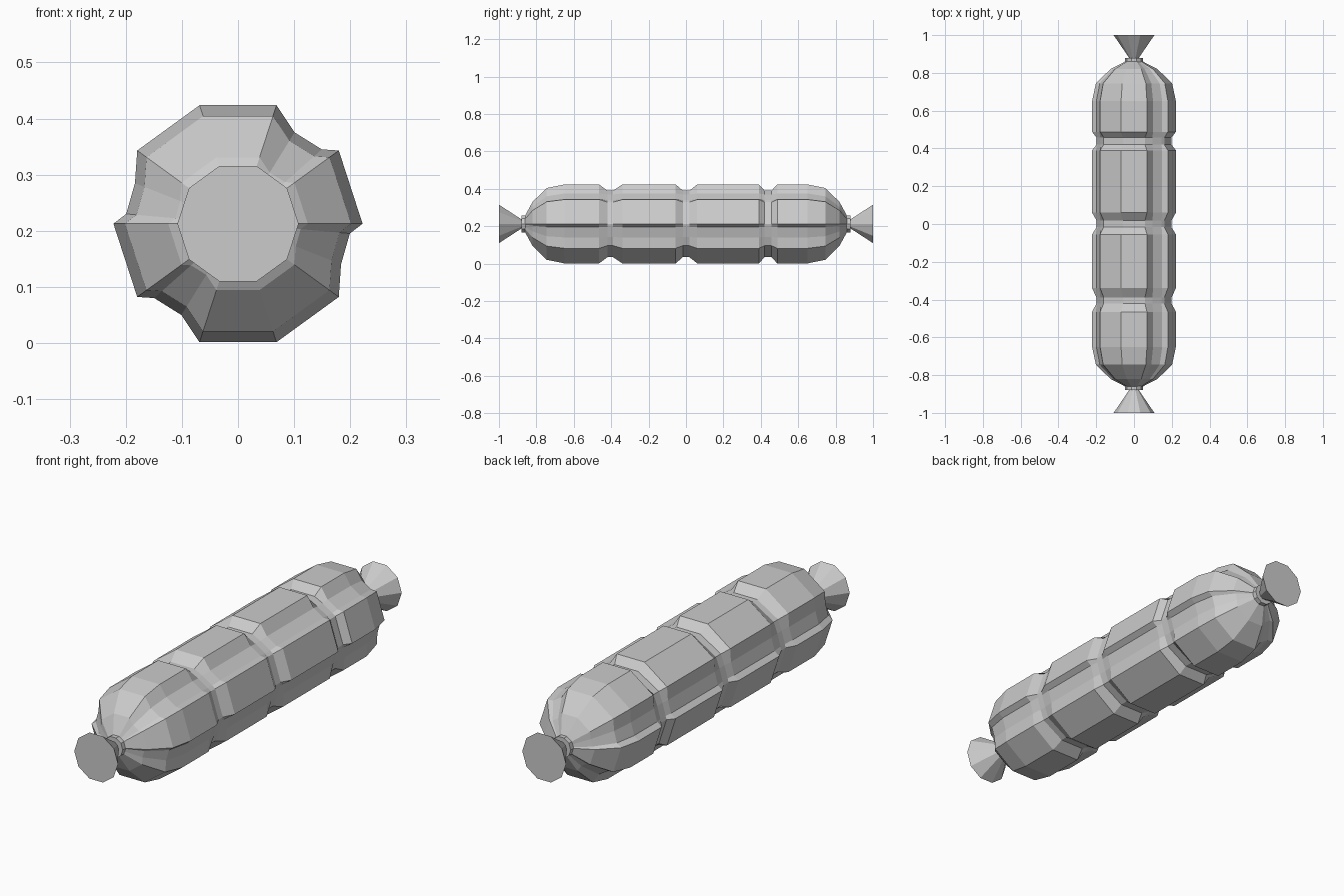
import bpy, bmesh
from math import cos, sin, radians
from mathutils import Vector

cube = bpy.data.objects.get("Cube")
if cube:
    bpy.data.objects.remove(cube, do_unlink=True)

MID = 0.2125     # height of the long axis
RADIUS = 0.222

grey = bpy.data.materials.new("plain grey")
grey.use_nodes = True
grey.diffuse_color = (0.6, 0.6, 0.6, 1)
grey.node_tree.nodes["Principled BSDF"].inputs["Base Color"].default_value = (0.6, 0.6, 0.6, 1)


def loft(name, rings):
    """Skin a list of equal rings and close both ends."""
    bm = bmesh.new()
    loops = [[bm.verts.new(p) for p in ring] for ring in rings]
    for a, b in zip(loops, loops[1:]):
        for i in range(len(a)):
            j = (i + 1) % len(a)
            bm.faces.new((a[i], a[j], b[j], b[i]))
    bm.faces.new(loops[0])
    bm.faces.new(loops[-1])
    bmesh.ops.recalc_face_normals(bm, faces=bm.faces)
    mesh = bpy.data.meshes.new(name)
    bm.to_mesh(mesh)
    bm.free()
    mesh.materials.append(grey)
    obj = bpy.data.objects.new(name, mesh)
    bpy.context.collection.objects.link(obj)
    return obj


def section(y, scale=1.0, dipped=False):
    """Ten-sided section with four lengthwise channels; dipped makes a cross groove."""
    pts = []
    for k in range(10):
        angle = radians(36 * k)
        r = RADIUS
        if dipped:
            r = 0.187 if k in (2, 3, 7, 8) else 0.198
        pts.append((r * cos(angle), r * sin(angle)))
        # channel floor, steep on one side and gentle on the other
        if k in (1, 4, 6, 9):
            mid = angle + radians(18)
            steep_first = k in (1, 6)
            steps = ((-0.043, 0.195), (0.014, 0.191)) if steep_first else ((-0.012, 0.197), (0.045, 0.195))
            for t, depth in steps:
                depth = depth - 0.006 if dipped else depth
                pts.append((depth * cos(mid) - t * sin(mid), depth * sin(mid) + t * cos(mid)))
    return [Vector((x * scale, y, MID + z * scale)) for x, z in pts]


def ring(y, r):
    return [Vector((r * cos(radians(36 * k)), y, MID + r * sin(radians(36 * k)))) for k in range(10)]


# Body: rounded ends and three cross grooves
cap = [(0.865, 0.17), (0.82, 0.56), (0.745, 0.908), (0.65, 1.0)]
grooves = [(-0.465, -0.42, -0.39, -0.34), (-0.055, -0.017, 0.018, 0.06), (0.39, 0.42, 0.457, 0.488)]
sections = [section(-y, s) for y, s in cap]
for start, low, high, end in grooves:
    sections += [section(start), section(low, dipped=True), section(high, dipped=True), section(end)]
sections += [section(y, s) for y, s in reversed(cap)]
loft("sausage_body", sections)

# Tied ends: a small band and a flared tail on each side
for side, word in ((-1, "front"), (1, "back")):
    loft(word + "_tie_band", [ring(side * 0.855, 0.047), ring(side * 0.88, 0.047)])
    loft(word + "_flared_tail", [ring(side * 0.86, 0.026), ring(side * 0.88, 0.026), ring(side * 1.0, 0.108)])
